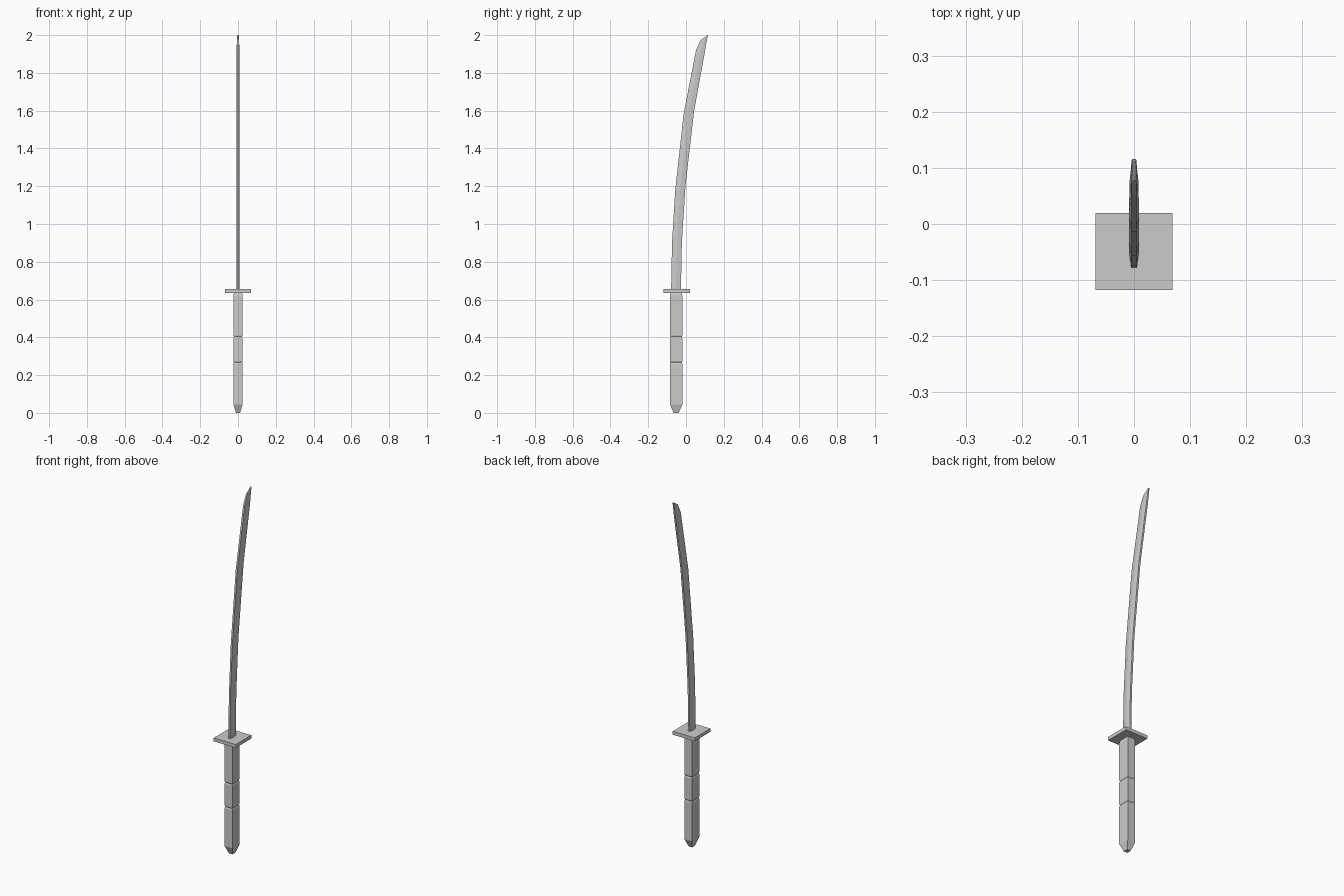
import bpy, bmesh

if "Cube" in bpy.data.objects:
    bpy.data.objects.remove(bpy.data.objects["Cube"])


def loft(name, rings):
    """Skin a list of equally sized point rings and cap both ends."""
    bm = bmesh.new()
    loops = [[bm.verts.new(p) for p in ring] for ring in rings]
    n = len(loops[0])
    for a, b in zip(loops, loops[1:]):
        for i in range(n):
            j = (i + 1) % n
            bm.faces.new((a[i], a[j], b[j], b[i]))
    bm.faces.new(loops[0][::-1])
    bm.faces.new(loops[-1])
    bmesh.ops.recalc_face_normals(bm, faces=bm.faces)
    mesh = bpy.data.meshes.new(name)
    bm.to_mesh(mesh)
    bm.free()
    obj = bpy.data.objects.new(name, mesh)
    bpy.context.collection.objects.link(obj)
    return obj


def box_ring(hx, hy, z, cy=-0.052):
    return [(-hx, cy - hy, z), (hx, cy - hy, z), (hx, cy + hy, z), (-hx, cy + hy, z)]


# Grip: square section with two shallow grooves and a tapered pommel
grip = [(0.011, 0.013, 0.0), (0.024, 0.033, 0.045),
        (0.024, 0.033, 0.26), (0.021, 0.030, 0.267), (0.024, 0.033, 0.274),
        (0.024, 0.033, 0.397), (0.021, 0.030, 0.404), (0.024, 0.033, 0.411),
        (0.024, 0.033, 0.622), (0.021, 0.029, 0.637)]
loft("grip", [box_ring(*g) for g in grip])

# Guard: thin square plate
loft("guard", [box_ring(0.069, 0.069, z, -0.049) for z in (0.636, 0.655)])

# Blade: curved six-sided section, thickest at mid width
# stations: (y, z) on the left edge, (y, z) on the right edge, ridge and edge half widths
stations = [(-0.079, 0.645, -0.027, 0.645, 0.009, 0.005),
            (-0.074, 0.90, -0.022, 0.90, 0.009, 0.005),
            (-0.057, 1.18, -0.003, 1.20, 0.009, 0.005),
            (-0.013, 1.58, 0.043, 1.60, 0.009, 0.005),
            (0.053, 1.92, 0.098, 1.90, 0.008, 0.005),
            (0.078, 1.975, 0.109, 1.965, 0.006, 0.004),
            (0.112, 1.998, 0.116, 2.0, 0.004, 0.003)]
rings = []
for y0, z0, y1, z1, w, e in stations:
    ym, zm = (y0 + y1) / 2, (z0 + z1) / 2
    rings.append([(-e, y0, z0), (e, y0, z0), (w, ym, zm),
                  (e, y1, z1), (-e, y1, z1), (-w, ym, zm)])
loft("blade", rings)
